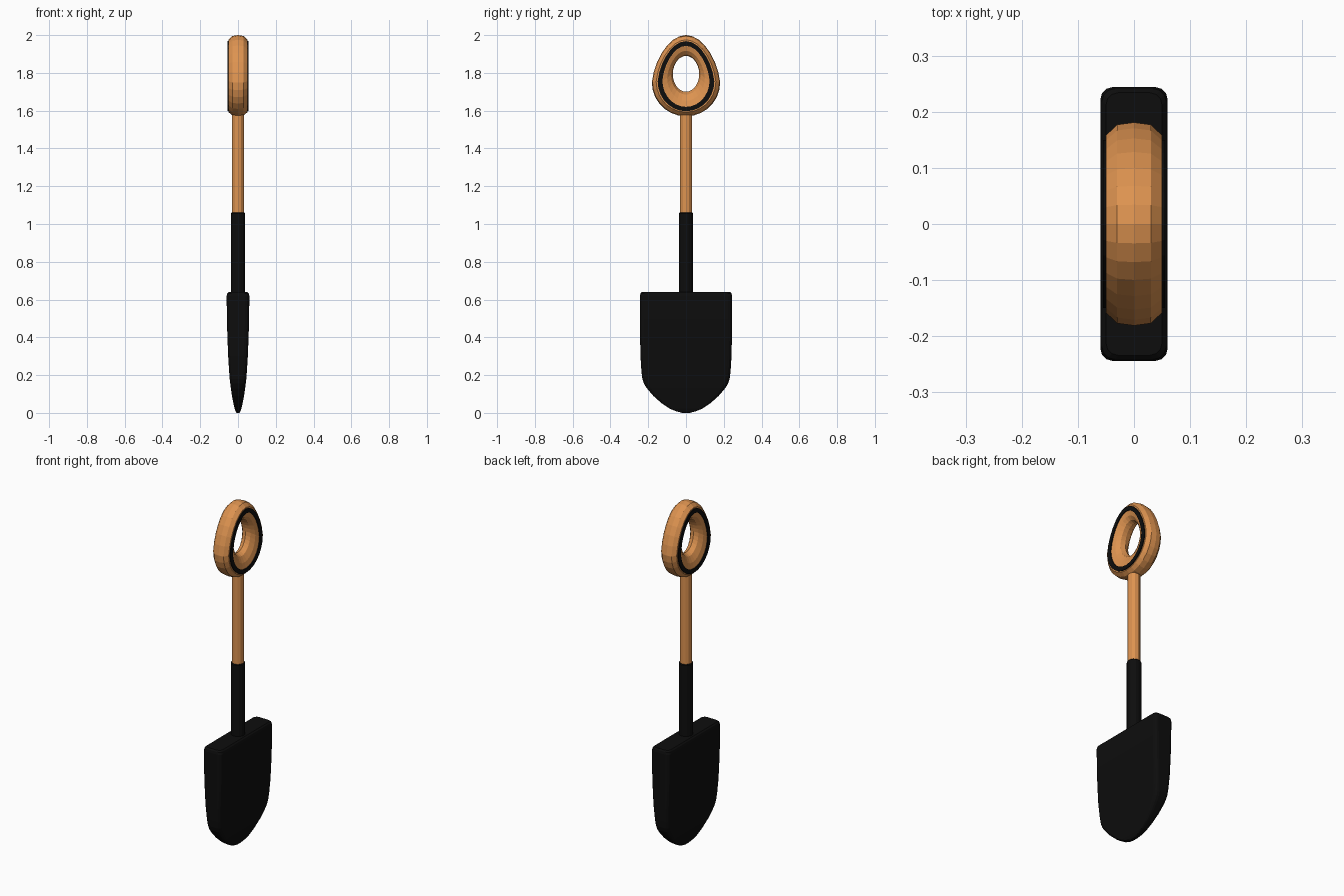
import bpy
from math import sin, cos, pi

if "Cube" in bpy.data.objects:
    bpy.data.objects.remove(bpy.data.objects["Cube"])


def material(name, rgb):
    m = bpy.data.materials.new(name)
    m.diffuse_color = (*rgb, 1)
    m.use_nodes = True
    m.node_tree.nodes["Principled BSDF"].inputs["Base Color"].default_value = m.diffuse_color
    return m


wood = material("wood", (0.72, 0.29, 0.08))
black = material("black", (0.004, 0.004, 0.004))


def loft(name, loops, mat, ring=False):
    """Skin equal-length closed loops; ring joins last to first, else ends are capped."""
    n, k = len(loops[0]), len(loops)
    verts = [p for loop in loops for p in loop]
    faces = []
    for i in range(k if ring else k - 1):
        a, b = i * n, (i + 1) % k * n
        faces += [(a + j, a + (j + 1) % n, b + (j + 1) % n, b + j) for j in range(n)]
    if not ring:
        faces += [tuple(range(n))[::-1], tuple(range((k - 1) * n, k * n))]
    me = bpy.data.meshes.new(name)
    me.from_pydata(verts, [], faces)
    me.materials.append(mat)
    ob = bpy.data.objects.new(name, me)
    bpy.context.collection.objects.link(ob)
    bpy.context.view_layer.objects.active = ob
    ob.select_set(True)
    bpy.ops.object.mode_set(mode='EDIT')
    bpy.ops.mesh.select_all(action='SELECT')
    bpy.ops.mesh.normals_make_consistent(inside=False)
    bpy.ops.object.mode_set(mode='OBJECT')
    ob.select_set(False)
    return ob


def section(z, w, t):
    """Rounded rectangle, half width w along y and half thickness t along x."""
    r = min(0.022, 0.6 * t, 0.6 * w)
    pts = []
    for q, (sx, sy) in enumerate([(1, 1), (-1, 1), (-1, -1), (1, -1)]):
        for s in range(4):
            a = (q + s / 3) * pi / 2
            pts.append((sx * (t - r) + r * cos(a), sy * (w - r) + r * sin(a), z))
    return pts


def circle(r, z, n):
    return [(r * cos(2 * pi * i / n), r * sin(2 * pi * i / n), z) for i in range(n)]


def egg(x, w, mid, top, bottom, point=0.15, n=28):
    """Egg outline in the yz plane, narrower towards the top."""
    pts = []
    for i in range(n):
        c, s = cos(2 * pi * i / n), sin(2 * pi * i / n)
        z = mid + c * (top - mid if c > 0 else mid - bottom)
        pts.append((x, w * s * (1 - point * max(c, 0)), z))
    return pts


# blade: thick, tapering to a rounded tip
rows = [(0.0, 0.02, 0.008), (0.008, 0.05, 0.013), (0.022, 0.085, 0.018),
        (0.05, 0.128, 0.024), (0.09, 0.173, 0.032), (0.13, 0.207, 0.038),
        (0.155, 0.223, 0.041), (0.18, 0.231, 0.044), (0.22, 0.236, 0.047),
        (0.30, 0.241, 0.052), (0.40, 0.243, 0.056), (0.50, 0.244, 0.059),
        (0.62, 0.244, 0.06), (0.633, 0.241, 0.057), (0.64, 0.234, 0.05)]
loft("blade", [section(*r) for r in rows], black)

# socket and shaft
loft("socket", [circle(0.038, 0.60, 16), circle(0.038, 1.055, 16),
                circle(0.034, 1.06, 16)], black)
loft("shaft", [circle(0.033, 1.04, 12), circle(0.033, 1.60, 12)], wood)

# grip: half profile from outer rim to hole, then mirrored in x
half = [(0.030, 0.177, 1.75, 1.995, 1.575),
        (0.050, 0.158, 1.755, 1.975, 1.592),
        (0.050, 0.122, 1.76, 1.942, 1.62),
        (0.042, 0.100, 1.775, 1.917, 1.652),
        (0.025, 0.079, 1.79, 1.898, 1.685)]
profile = ([(0, 0.181, 1.75, 2.0, 1.57)] + half + [(0, 0.07, 1.795, 1.89, 1.70, 0.03)]
           + [(-p[0], *p[1:]) for p in reversed(half)])
loft("grip", [egg(*p) for p in profile], wood, ring=True)

# raised inlay band on each side of the grip
for side, name in ((1, "right"), (-1, "left")):
    outer, inner = (0.150, 1.755, 1.968, 1.597), (0.125, 1.76, 1.943, 1.62)
    loft("grip_band_" + name, [egg(side * 0.045, *outer), egg(side * 0.055, *outer),
                               egg(side * 0.055, *inner), egg(side * 0.045, *inner)],
         black, ring=True)
